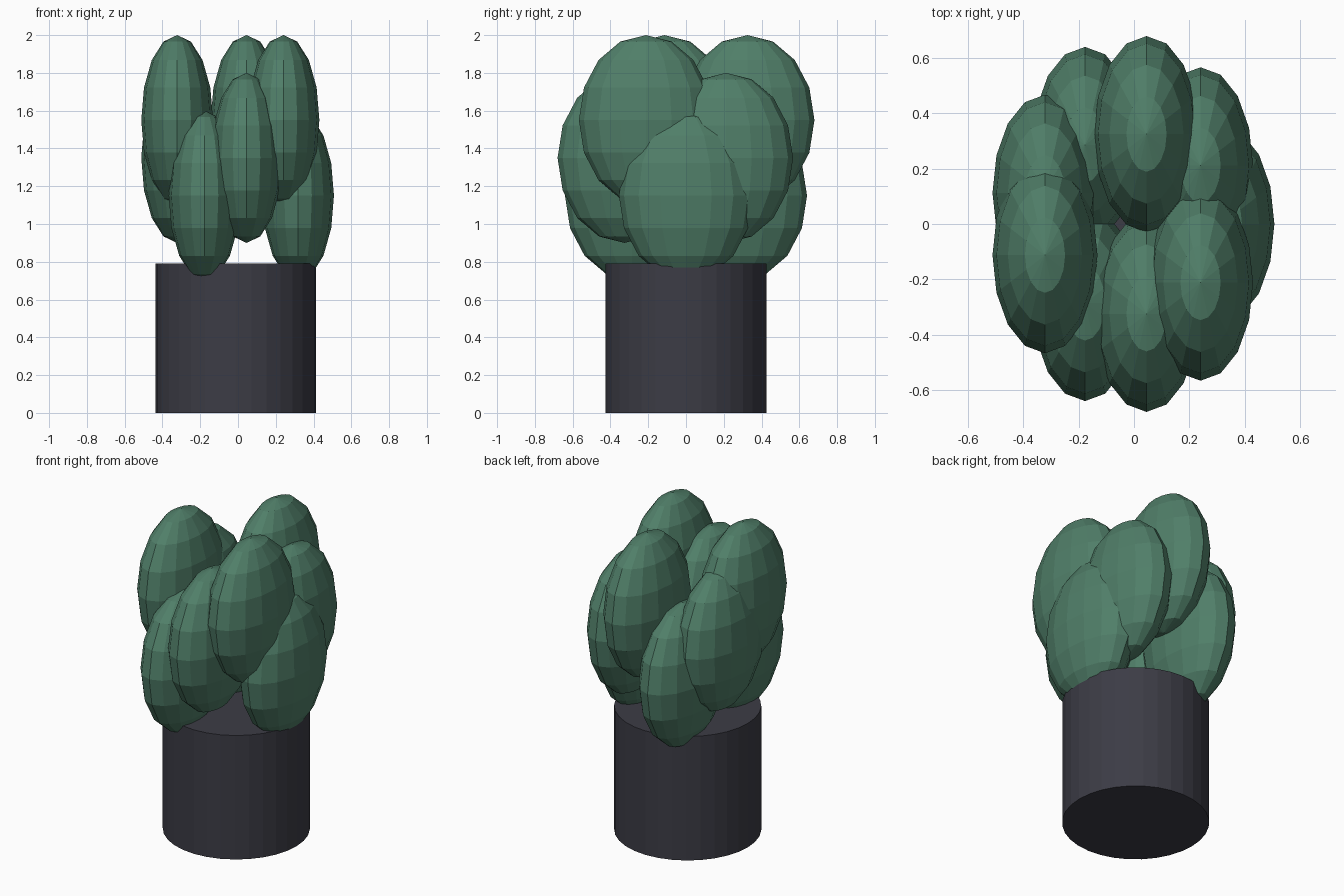
import bpy
from math import cos, sin, radians

if "Cube" in bpy.data.objects:
    bpy.data.objects.remove(bpy.data.objects["Cube"])

CX = -0.012          # pot axis
POT_R, POT_H = 0.425, 0.79
RING_R = 0.33        # ring on which the leaves stand
LEAF = (0.19, 0.355, 0.45)


def material(name, color):
    m = bpy.data.materials.new(name)
    m.diffuse_color = (*color, 1)
    m.use_nodes = True
    m.node_tree.nodes["Principled BSDF"].inputs["Base Color"].default_value = m.diffuse_color
    return m


green = material("leaf_green", (0.08, 0.21, 0.14))
dark = material("pot_dark", (0.045, 0.045, 0.06))

# Pot
bpy.ops.mesh.primitive_cylinder_add(vertices=32, radius=POT_R, depth=POT_H,
                                    location=(CX, 0, POT_H / 2))
pot = bpy.context.object
pot.name = "pot"
pot.data.materials.append(dark)

# Nine flattened leaf clumps in a ring, cycling through three heights
for i in range(9):
    a = radians(40 * i)
    bpy.ops.mesh.primitive_uv_sphere_add(
        segments=16, ring_count=8, radius=1,
        location=(CX + RING_R * cos(a), RING_R * sin(a), 1.15 + 0.2 * (i % 3)))
    leaf = bpy.context.object
    leaf.name = f"leaf_{i + 1}"
    leaf.scale = LEAF
    leaf.data.materials.append(green)
